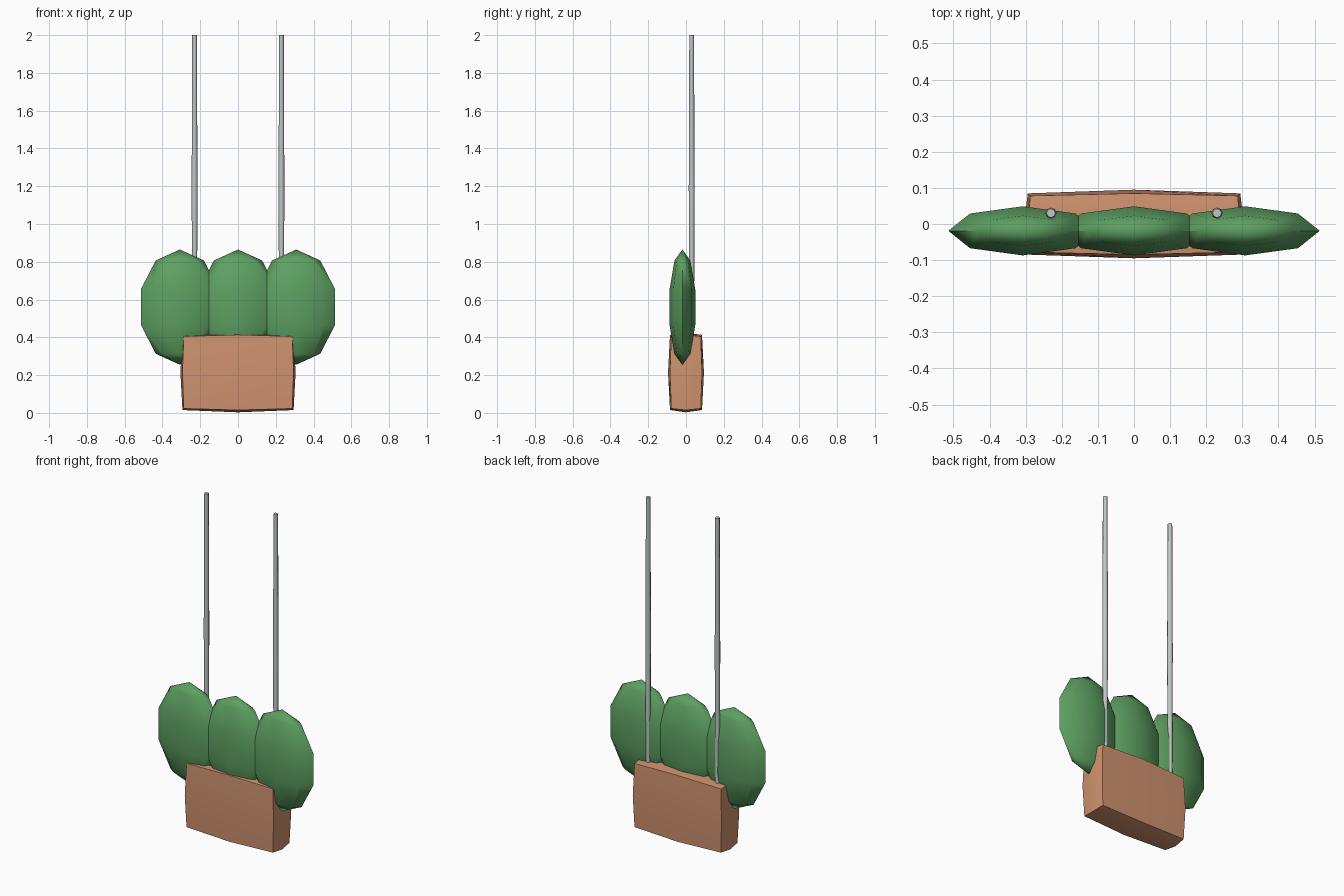
import bpy, bmesh, math

if "Cube" in bpy.data.objects:
    bpy.data.objects.remove(bpy.data.objects["Cube"])


def material(name, rgb):
    m = bpy.data.materials.new(name)
    m.diffuse_color = (*rgb, 1.0)
    m.use_nodes = True
    m.node_tree.nodes["Principled BSDF"].inputs["Base Color"].default_value = m.diffuse_color
    return m


TERRACOTTA = material("terracotta", (0.63, 0.29, 0.16))
LEAF = material("leaf green", (0.11, 0.35, 0.12))
STEEL = material("pale steel", (0.52, 0.57, 0.57))


def finish(bm, name, mat, angle):
    bmesh.ops.recalc_face_normals(bm, faces=bm.faces)
    me = bpy.data.meshes.new(name)
    bm.to_mesh(me)
    bm.free()
    ob = bpy.data.objects.new(name, me)
    bpy.context.collection.objects.link(ob)
    me.materials.append(mat)
    bpy.ops.object.select_all(action='DESELECT')
    ob.select_set(True)
    bpy.context.view_layer.objects.active = ob
    bpy.ops.object.shade_smooth_by_angle(angle=math.radians(angle))
    return ob


# Planter box: cube split once, face centres pushed out for a slight bulge
bm = bmesh.new()
bmesh.ops.create_cube(bm, size=2)
bmesh.ops.subdivide_edges(bm, edges=bm.edges[:], cuts=1, use_grid_fill=True)
half = (0.287, 0.078, 0.191)
bulge = (0.018, 0.017, 0.02)
for v in bm.verts:
    unit = [round(c) for c in v.co]
    zeros = unit.count(0)
    share = {0: 0.0, 1: 0.4, 2: 1.0}[zeros]
    v.co = [u * (h + b * share) for u, h, b in zip(unit, half, bulge)]
    v.co.z += 0.214
finish(bm, "planter_box", TERRACOTTA, 30)

# Three flattened bushes side by side
for i, x in enumerate((-0.308, 0.0, 0.308)):
    bm = bmesh.new()
    bmesh.ops.create_uvsphere(bm, u_segments=8, v_segments=5, radius=1)
    for v in bm.verts:
        v.co = (x + 0.217 * v.co.x, -0.019 + 0.0715 * v.co.y, 0.56 + 0.305 * v.co.z)
    finish(bm, f"bush_{i + 1}", LEAF, 80)

# Two hanging rods, a little thicker at mid height
for side, x in (("left", -0.23), ("right", 0.23)):
    bm = bmesh.new()
    rings = []
    for z, r in ((0.38, 0.0125), (1.19, 0.0155), (2.0, 0.0125)):
        rings.append([bm.verts.new((x + r * math.cos(a * math.pi / 4),
                                    0.03 + r * math.sin(a * math.pi / 4), z))
                      for a in range(8)])
    for lo, hi in zip(rings, rings[1:]):
        for a in range(8):
            b = (a + 1) % 8
            bm.faces.new((lo[a], lo[b], hi[b], hi[a]))
    bm.faces.new(rings[0][::-1])
    bm.faces.new(rings[-1])
    finish(bm, f"rod_{side}", STEEL, 60)
